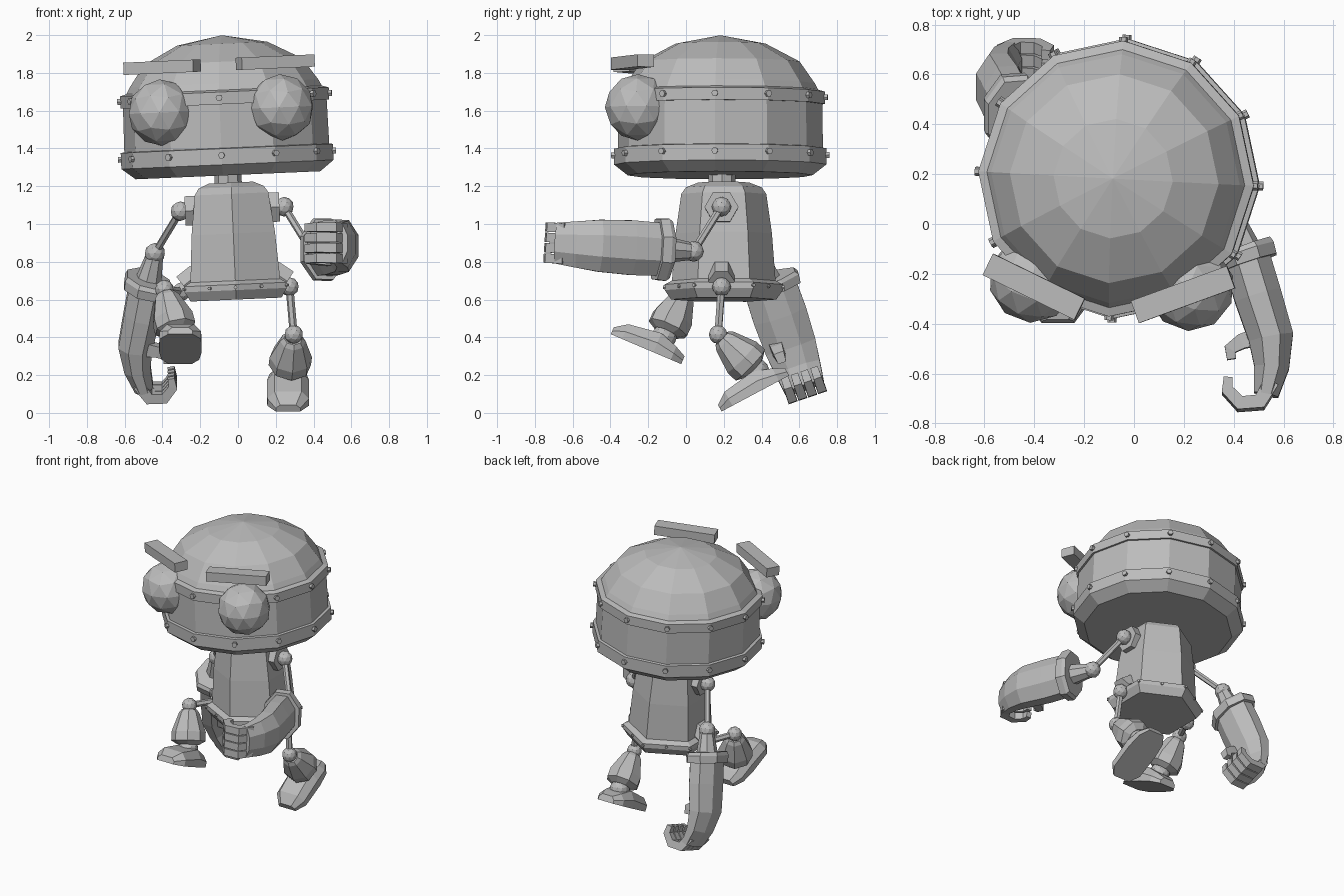
import bpy, bmesh
from math import sin, cos, pi, radians
from mathutils import Vector, Matrix

cube = bpy.data.objects.get("Cube")
if cube:
    bpy.data.objects.remove(cube, do_unlink=True)

grey = bpy.data.materials.new("plain grey")
grey.use_nodes = True
COLOUR = (0.5, 0.5, 0.5, 1)
grey.diffuse_color = COLOUR
grey.node_tree.nodes["Principled BSDF"].inputs["Base Color"].default_value = COLOUR


def finish(name, bm, matrix=Matrix()):
    bmesh.ops.recalc_face_normals(bm, faces=bm.faces)
    mesh = bpy.data.meshes.new(name)
    bm.to_mesh(mesh)
    bm.free()
    mesh.materials.append(grey)
    ob = bpy.data.objects.new(name, mesh)
    ob.matrix_world = matrix
    bpy.context.collection.objects.link(ob)


def loft(name, rings, matrix=Matrix()):
    """Skin a list of equal point rings and cap both ends."""
    bm = bmesh.new()
    loops = [[bm.verts.new(p) for p in ring] for ring in rings]
    n = len(loops[0])
    for a, b in zip(loops, loops[1:]):
        for i in range(n):
            j = (i + 1) % n
            bm.faces.new((a[i], a[j], b[j], b[i]))
    bm.faces.new(loops[0])
    bm.faces.new(loops[-1])
    bmesh.ops.remove_doubles(bm, verts=bm.verts, dist=0.0005)
    finish(name, bm, matrix)


def lathe(name, profile, n, matrix=Matrix(), phase=0.0):
    rings = [[Vector((r * cos(phase + 2 * pi * i / n),
                      r * sin(phase + 2 * pi * i / n), z)) for i in range(n)]
             for r, z in profile]
    loft(name, rings, matrix)


def rod(name, a, b, profile, n=6):
    """Lathe along the line a-b; profile is (radius, fraction of the line)."""
    a, b = Vector(a), Vector(b)
    axis = b - a
    m = Matrix.Translation(a) @ axis.to_track_quat("Z", "Y").to_matrix().to_4x4()
    lathe(name, [(r, f * axis.length) for r, f in profile], n, m)


def ball(name, centre, r, matrix=Matrix()):
    bm = bmesh.new()
    bmesh.ops.create_icosphere(bm, subdivisions=2, radius=r,
                               matrix=Matrix.Translation(centre))
    finish(name, bm, matrix)


def box(name, size, matrix):
    bm = bmesh.new()
    bmesh.ops.create_cube(bm, size=1, matrix=Matrix.Diagonal((*size, 1)))
    finish(name, bm, matrix)


def bolts(name, matrix, z, r, distance, count=12):
    for i in range(count):
        a = 2 * pi * i / count
        d = distance(a)
        out, up = Vector((cos(a), sin(a), 0)), Vector((0, 0, z))
        rod(f"{name}_{i + 1}", matrix @ (out * (d - 0.02) + up),
            matrix @ (out * (d + 0.015) + up), [(r, 0), (r, 1)])


def frame(x, y, z, roll, yaw=0):
    return (Matrix.Translation((x, y, z)) @ Matrix.Rotation(radians(roll), 4, "Y")
            @ Matrix.Rotation(radians(yaw), 4, "Z"))


# Head: drum, dome and two bolted bands
head = frame(-0.055, 0.182, 1.3, -2.5, -3)
lathe("head", [(0.49, -0.04), (0.545, 0.01), (0.54, 0.37), (0.5, 0.445),
               (0.42, 0.56), (0.24, 0.655), (0, 0.7)], 12, head)
lathe("lower_band", [(0.49, -0.042), (0.563, 0.015), (0.563, 0.1), (0.53, 0.105)], 12, head)
lathe("upper_band", [(0.53, 0.335), (0.554, 0.335), (0.554, 0.4), (0.52, 0.41)], 12, head)
bolts("lower_band_bolt", head, 0.065, 0.018, lambda a: 0.563)
bolts("upper_band_bolt", head, 0.37, 0.018, lambda a: 0.554)

# Eyes and brows
for side, s in (("left", 1), ("right", -1)):
    ball(side + "_eye", (s * 0.318, -0.42, 0.305), 0.176, head)
    box(side + "_brow", (0.41, 0.095, 0.065),
        head @ Matrix.Translation((s * 0.3, -0.45, 0.545))
        @ Matrix.Rotation(radians(23 * s), 4, "Z"))

# Torso: tapered hexagon with a bolted band at the base
torso = frame(-0.012, 0.2, 0.65, -2.5)
SIXTH = pi / 3
lathe("torso", [(0.26, -0.045), (0.275, 0.04), (0.255, 0.3), (0.225, 0.51),
                (0.2, 0.545), (0.135, 0.57)], 6, torso, SIXTH / 2)
lathe("torso_band", [(0.278, -0.05), (0.313, 0.0), (0.313, 0.03), (0.275, 0.05)],
      6, torso, SIXTH / 2)
bolts("torso_band_bolt", torso, 0.015, 0.01,
      lambda a: 0.265 / cos((a + SIXTH / 2) % SIXTH - SIXTH / 2))
lathe("neck", [(0.072, 0.55), (0.072, 0.64)], 8, torso @ Matrix.Translation((-0.015, -0.01, 0)))

# Shoulder and hip sockets
shoulder, hip = {}, {}
for side, s in (("left", 1), ("right", -1)):
    def at(x, z):
        return torso @ Vector((s * x, -0.012, z))

    shoulder[side], hip[side] = at(0.275, 0.43), at(0.285, 0.005)
    rod(side + "_shoulder_socket", at(0.17, 0.43), at(0.25, 0.43), [(0.09, 0), (0.09, 1)])
    ball(side + "_shoulder_ball", shoulder[side], 0.052)
    rod(side + "_hip_socket", at(0.2, 0.09), at(0.275, 0.035), [(0.07, 0), (0.07, 1)])
    ball(side + "_hip_ball", hip[side], 0.05)


def arm(side, elbow, forward, outward, length):
    elbow = Vector(elbow)
    d = Vector(forward).normalized()
    u = Vector(outward)
    u = (u - d * u.dot(d)).normalized()
    w = d.cross(u)
    if w.z < 0:
        w = -w

    def point(along, out, wide):
        return elbow + d * along * length + u * out + w * wide

    def sweep(name, rows, n, wide=0.0):
        """Rows are (along, outward, half thickness, half width)."""
        rings = []
        for i, (s, t, thick, width) in enumerate(rows):
            p, q = rows[max(i - 1, 0)], rows[min(i + 1, len(rows) - 1)]
            tan = Vector((q[0] - p[0], q[1] - p[1])).normalized()
            ring = []
            for k in range(n):
                a = 2 * pi * (k + 0.5) / n
                c = thick * cos(a) / cos(pi / n)
                ring.append(point(s - tan.y * c, t + tan.x * c,
                                  wide + width * sin(a) / cos(pi / n)))
            rings.append(ring)
        loft(f"{side}_{name}", rings)

    rod(side + "_upper_arm", shoulder[side], elbow, [(0.02, 0), (0.02, 1)])
    ball(side + "_elbow", elbow, 0.055)
    rod(side + "_wrist_cone", point(0.02, 0.005, 0), point(0.17, 0.055, 0),
        [(0.048, 0), (0.075, 1)], 8)
    sweep("cuff", [(0.135, 0.045, 0.115, 0.15), (0.155, 0.052, 0.122, 0.165),
                   (0.2, 0.066, 0.118, 0.16)], 8)
    sweep("forearm", [(0.17, 0.055, 0.095, 0.14), (0.33, 0.1, 0.095, 0.145),
                      (0.5, 0.15, 0.09, 0.138), (0.62, 0.15, 0.07, 0.123),
                      (0.73, 0.125, 0.05, 0.108)], 8)
    for i in range(4):
        sweep(f"finger_{i + 1}", [(0.68, 0.15, 0.03, 0.024), (0.76, 0.1, 0.03, 0.025),
                                  (0.765, 0.02, 0.028, 0.024), (0.71, -0.03, 0.024, 0.022),
                                  (0.66, -0.025, 0.018, 0.02)], 4, (i - 1.5) * 0.055)
    sweep("thumb", [(0.49, 0.1, 0.035, 0.035), (0.51, 0.03, 0.03, 0.032),
                    (0.54, -0.015, 0.025, 0.028), (0.58, -0.01, 0.018, 0.022)], 4, -0.07)


arm("left", (0.39, 0.04, 0.855), (0.02, -1, 0.06), (1, 0, 0), 1.0)
arm("right", (-0.44, 0.385, 0.845), (0.09, 0.32, -0.94), (-1, 0, 0), 1.02)


def leg(side, knee, ankle, foot_x, pitch):
    rod(side + "_thigh", hip[side], knee, [(0.021, 0), (0.021, 1)])
    ball(side + "_knee", knee, 0.05)
    rod(side + "_shin", knee, ankle, [(0.05, 0.1), (0.068, 0.18), (0.113, 0.62),
                                      (0.113, 0.83), (0.07, 0.92)], 8)
    ball(side + "_ankle", ankle, 0.068)
    # Wedge shoe; sections are (along, half width, height above the sole)
    rings = [[Vector((x * half, y, -0.1 + h)) for x, h in
              ((-1, 0), (1, 0), (1, height * 0.5), (0.65, height), (-0.65, height), (-1, height * 0.5))]
             for y, half, height in ((-0.265, 0.065, 0.04), (-0.2, 0.11, 0.085),
                                     (-0.02, 0.112, 0.11), (0.08, 0.1, 0.075), (0.14, 0.06, 0.045))]
    loft(side + "_foot", rings, Matrix.Translation((foot_x, ankle[1], ankle[2]))
         @ Matrix.Rotation(radians(pitch), 4, "X"))


leg("left", (0.295, 0.17, 0.415), (0.27, 0.375, 0.22), 0.265, 28)
leg("right", (-0.39, 0.0, 0.655), (-0.32, -0.115, 0.405), -0.305, -23)
